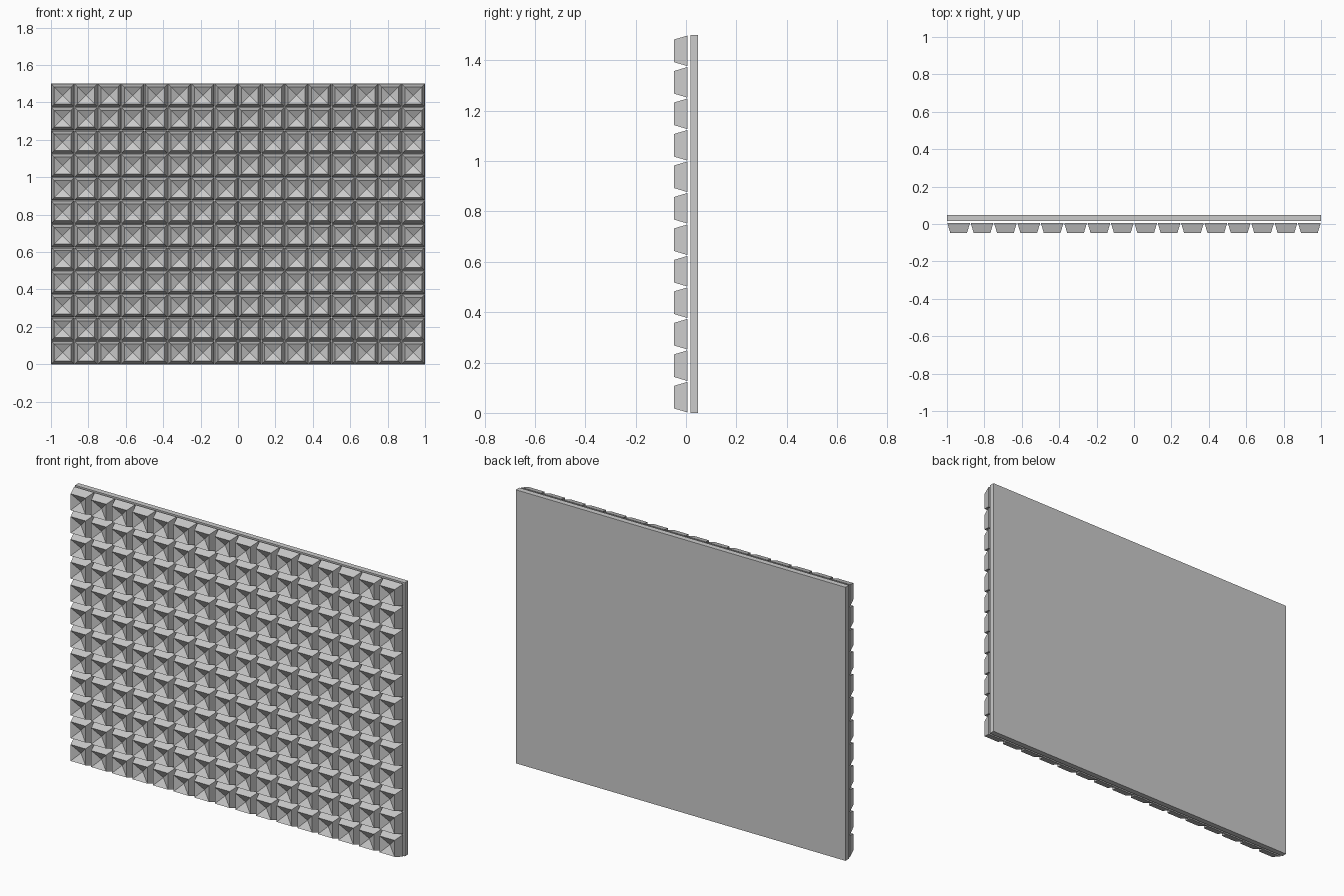
import bpy
import bmesh

if "Cube" in bpy.data.objects:
    bpy.data.objects.remove(bpy.data.objects["Cube"])

COLS, ROWS = 16, 12
PITCH = 0.125
BACK, FRONT = 0.0605, 0.045        # half widths of a tile at its back and front
Y_FRONT, Y_TILE_BACK = -0.047, 0.005
DISH = 0.025                       # depth of the sunken pyramid


def add_object(name, bm):
    bmesh.ops.recalc_face_normals(bm, faces=bm.faces)
    mesh = bpy.data.meshes.new(name)
    bm.to_mesh(mesh)
    bm.free()
    obj = bpy.data.objects.new(name, mesh)
    bpy.context.collection.objects.link(obj)
    return obj


def square(bm, x, y, z, half):
    corners = ((-1, -1), (1, -1), (1, 1), (-1, 1))
    return [bm.verts.new((x + half * a, y, z + half * b)) for a, b in corners]


# Tapered tile with a sunken pyramid in its front
bm = bmesh.new()
cx, cz = -1 + PITCH / 2, PITCH / 2
back = square(bm, cx, Y_TILE_BACK, cz, BACK)
front = square(bm, cx, Y_FRONT, cz, FRONT)
apex = bm.verts.new((cx, Y_FRONT + DISH, cz))
bm.faces.new(back)
for i in range(4):
    j = (i + 1) % 4
    bm.faces.new((back[i], back[j], front[j], front[i]))
    bm.faces.new((front[i], front[j], apex))
tiles = add_object("foam_tiles", bm)

# Repeat the tile across and up the panel
for name, count, step in (("columns", COLS, (PITCH, 0, 0)), ("rows", ROWS, (0, 0, PITCH))):
    arr = tiles.modifiers.new(name, 'ARRAY')
    arr.count = count
    arr.use_relative_offset = False
    arr.use_constant_offset = True
    arr.constant_offset_displace = step

# Flat backing board behind the tiles
bm = bmesh.new()
bmesh.ops.create_cube(bm, size=1)
bmesh.ops.scale(bm, vec=(COLS * PITCH, 0.03, ROWS * PITCH), verts=bm.verts)
bmesh.ops.translate(bm, vec=(0, 0.032, ROWS * PITCH / 2), verts=bm.verts)
add_object("backing_board", bm)
